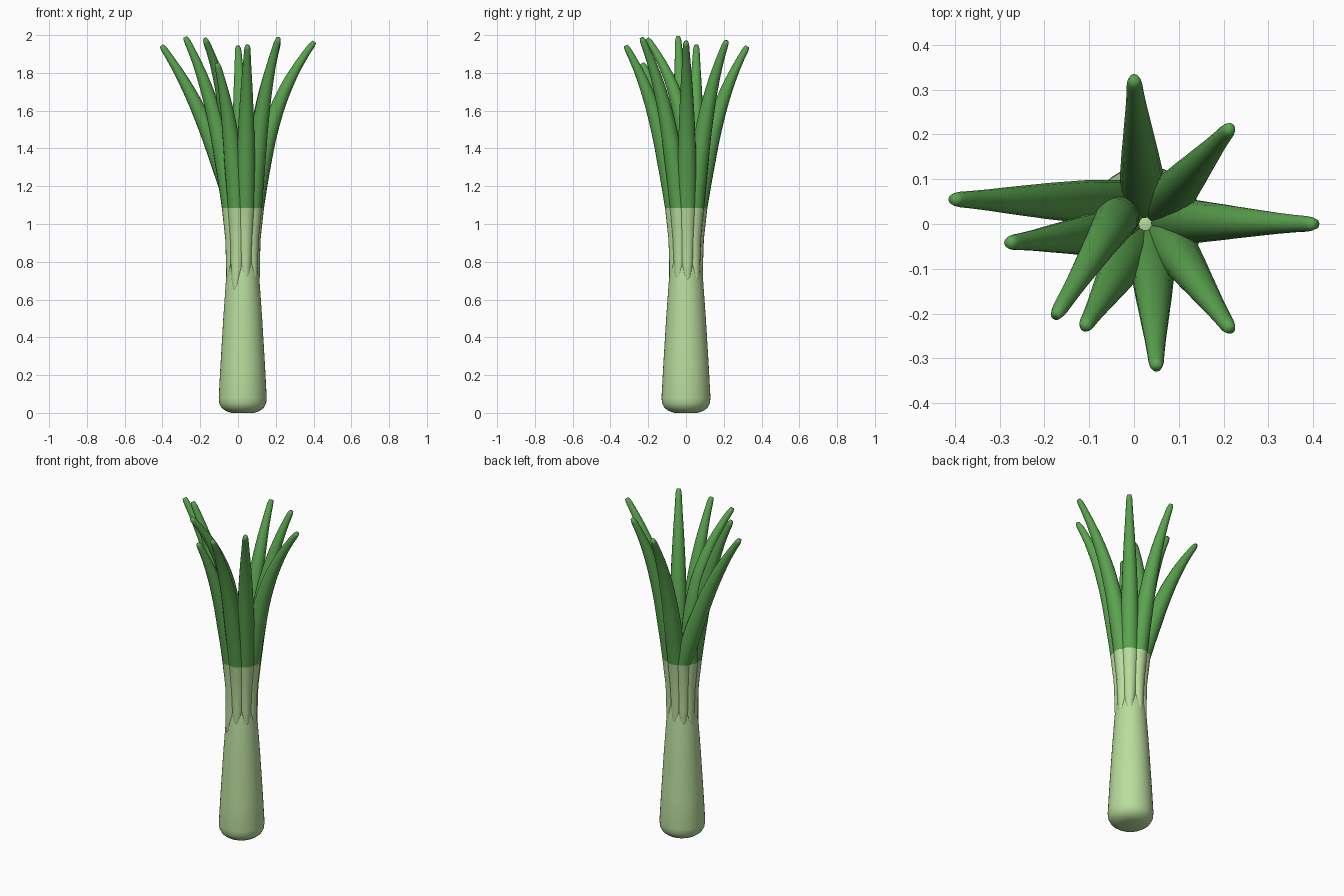
import bpy, bmesh, math
from mathutils import Vector

if "Cube" in bpy.data.objects:
    bpy.data.objects.remove(bpy.data.objects["Cube"])

CX = 0.025  # stalk axis offset


def material(name, rgb):
    m = bpy.data.materials.new(name)
    m.diffuse_color = (*rgb, 1)
    m.use_nodes = True
    m.node_tree.nodes["Principled BSDF"].inputs["Base Color"].default_value = m.diffuse_color
    return m


pale = material("pale green", (0.49, 0.72, 0.34))
green = material("leaf green", (0.105, 0.37, 0.08))


def finish(name, bm, mats):
    bmesh.ops.recalc_face_normals(bm, faces=bm.faces)
    me = bpy.data.meshes.new(name)
    for f in bm.faces:
        f.smooth = True
    bm.to_mesh(me)
    bm.free()
    for m in mats:
        me.materials.append(m)
    ob = bpy.data.objects.new(name, me)
    bpy.context.collection.objects.link(ob)


def loft(bm, rings):
    loops = [[bm.verts.new(p) for p in r] for r in rings]
    n = len(loops[0])
    for a, b in zip(loops, loops[1:]):
        for i in range(n):
            j = (i + 1) % n
            bm.faces.new((a[i], a[j], b[j], b[i]))
    bm.faces.new(loops[0][::-1])
    bm.faces.new(loops[-1])


def lerp_table(table, z):
    for (z0, r0), (z1, r1) in zip(table, table[1:]):
        if z <= z1:
            return r0 + (r1 - r0) * (z - z0) / (z1 - z0)
    return table[-1][1]


# Stalk: turned profile with a rounded foot
profile = [(0.06, 0.0), (0.09, 0.01), (0.112, 0.027), (0.124, 0.05), (0.127, 0.08),
           (0.118, 0.25), (0.103, 0.5), (0.089, 0.7), (0.072, 0.85), (0.05, 1.0)]
bm = bmesh.new()
N = 40
loft(bm, [[(CX + r * math.cos(2 * math.pi * i / N), 1.02 * r * math.sin(2 * math.pi * i / N), z)
           for i in range(N)] for r, z in profile])
finish("stalk", bm, [pale])

# Leaves: base angle, tip x, tip y, tip z, base z, straightness (1 = straight, low = bends late)
leaves = [(94, 0.0, 0.325, 1.94, 0.68, 0.55), (46, 0.215, 0.215, 1.97, 0.67, 0.5),
          (6, 0.405, 0.0, 1.965, 0.67, 0.42), (-34, 0.215, -0.235, 1.985, 0.68, 0.5),
          (-76, 0.05, -0.32, 1.945, 0.68, 0.55), (-118, -0.11, -0.23, 1.85, 0.62, 0.55),
          (162, -0.175, -0.205, 1.98, 0.67, 0.1), (197, -0.28, -0.042, 1.99, 0.68, 0.55),
          (130, -0.405, 0.055, 1.945, 0.67, 0.72)]
SPLIT = 1.085
START = 0.063
axis_dist = [(0.6, 0.086), (0.7, 0.075), (0.8, 0.058), (0.92, 0.055), (1.08, START)]
# thickness along the leaf, by fraction of the free part (negative = sheath)
thick = [(-1.0, 0.006), (-0.88, 0.02), (-0.7, 0.033), (-0.4, 0.040), (0.0, 0.050), (0.3, 0.049),
         (0.55, 0.041), (0.75, 0.031), (0.9, 0.021), (0.98, 0.017), (1.0, 0.011)]


def build_leaf(idx, ang, tx, ty, tz, bz, straight):
    a = math.radians(ang)
    d = Vector((math.cos(a), math.sin(a), 0))

    def point(u):
        if u <= 0:
            z = SPLIT + u * (SPLIT - bz)
            return Vector((CX, 0, z)) + d * lerp_table(axis_dist, z)
        start = Vector((CX, 0, SPLIT)) + d * START
        f = straight * u + (1 - straight) * u ** 3
        p = start.lerp(Vector((tx, ty, tz)), f)
        p.z = SPLIT + (tz - SPLIT) * u
        return p

    us = [-1, -0.88, -0.7, -0.4, -0.2] + [i / 14 for i in range(14)] + [0.97, 0.985, 1.0]
    rings = []
    for u in us:
        p = point(u)
        t = (point(min(u + 0.03, 1)) - point(max(u - 0.03, -1))).normalized()
        side = Vector((0, 0, 1)).cross(d)
        side = (side - t * side.dot(t)).normalized()
        out = side.cross(t)
        r = lerp_table(thick, u)
        rings.append([p + side * (r * math.cos(k * math.pi / 8))
                      + out * (r * math.sin(k * math.pi / 8)) for k in range(16)])
    bm = bmesh.new()
    loft(bm, rings)
    # straight colour change between sheath and leaf
    bmesh.ops.bisect_plane(bm, geom=bm.verts[:] + bm.edges[:] + bm.faces[:],
                           plane_co=(0, 0, SPLIT), plane_no=(0, 0, 1))
    for f in bm.faces:
        f.material_index = 1 if f.calc_center_median().z > SPLIT else 0
    finish(f"leaf_{idx}", bm, [pale, green])


for i, leaf in enumerate(leaves):
    build_leaf(i + 1, *leaf)
